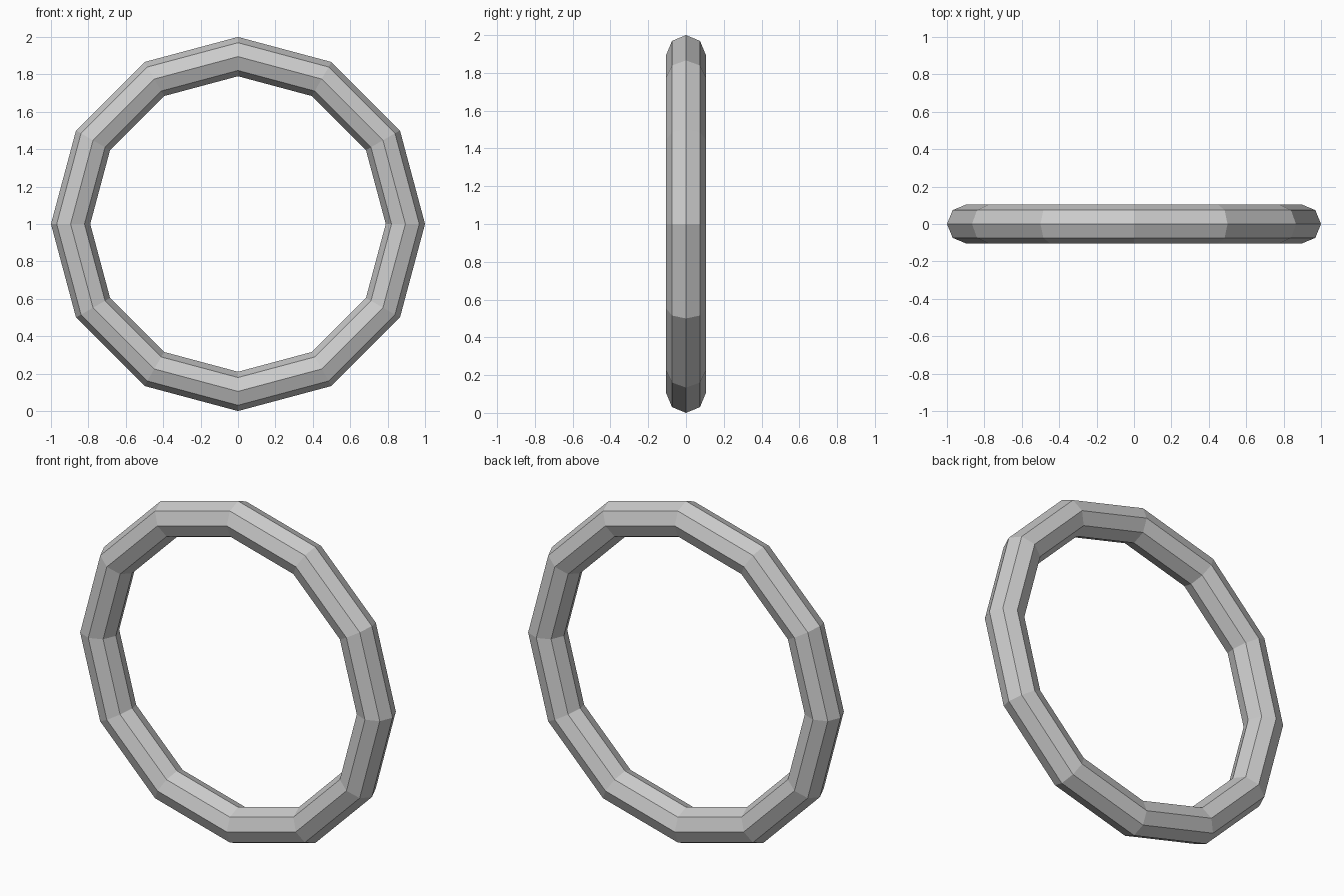
import bpy
import math

if "Cube" in bpy.data.objects:
    bpy.data.objects.remove(bpy.data.objects["Cube"])

# Upright ring: 12 segments around, octagonal cross-section, flat faces
bpy.ops.mesh.primitive_torus_add(
    major_segments=12, minor_segments=8,
    major_radius=0.895, minor_radius=0.105,
    location=(0, 0, 1), rotation=(math.radians(90), 0, 0))
ring = bpy.context.object
ring.name = "ring"
bpy.ops.object.transform_apply(location=False, rotation=True, scale=False)
bpy.ops.object.shade_flat()
